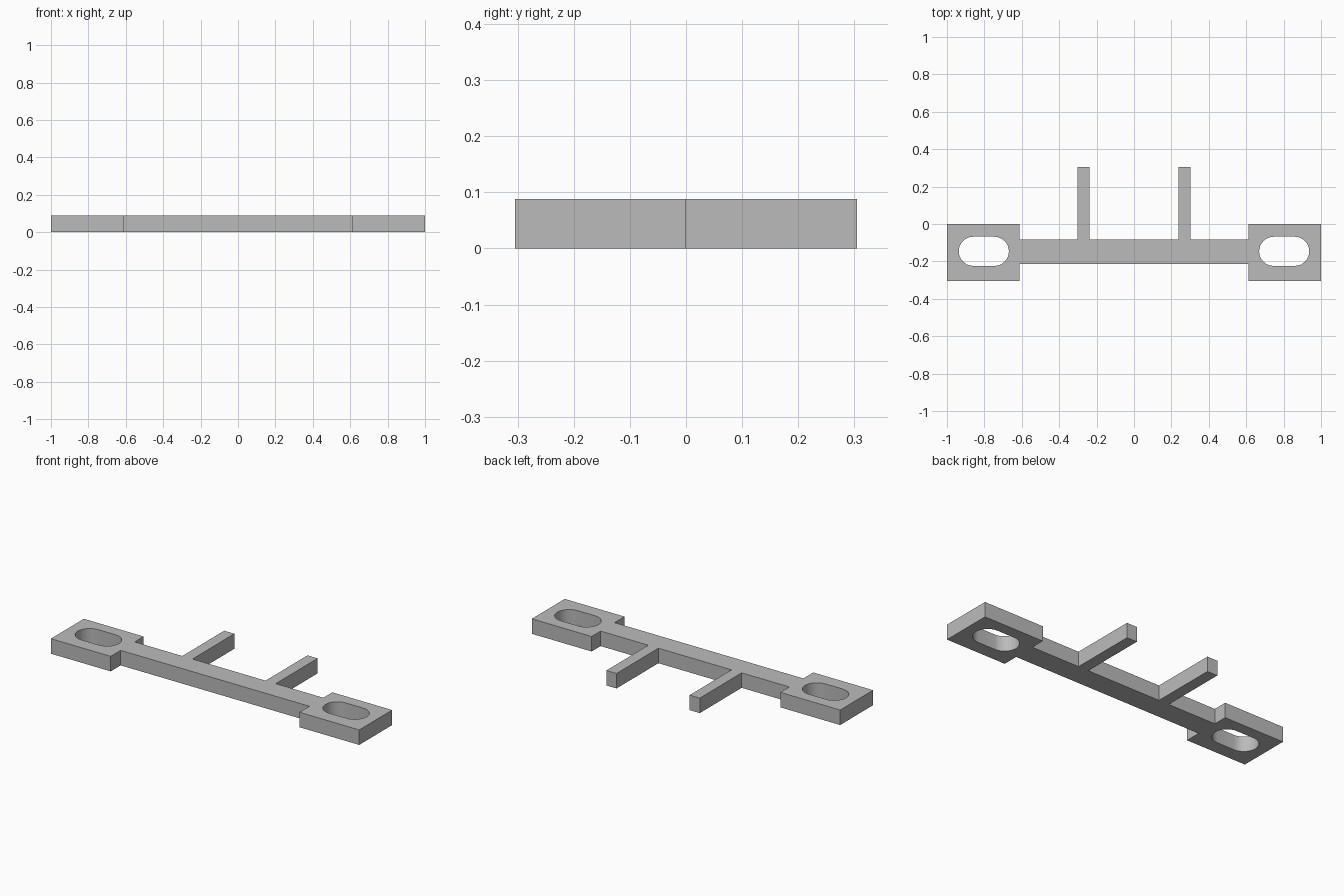
import bpy, bmesh
from math import pi, sin, cos

cube = bpy.data.objects.get("Cube")
if cube:
    bpy.data.objects.remove(cube, do_unlink=True)

HEIGHT = 0.088
FRONT, BACK = -0.305, 0.305           # overall depth
PLATE_IN, PLATE_BACK = 0.612, 0.0     # slotted end plates
BAR_FRONT, BAR_BACK = -0.213, -0.083  # crossbar
PRONG_IN, PRONG_OUT = 0.237, 0.303    # rear prongs
SLOT_X, SLOT_Y, SLOT_R, SLOT_HALF = 0.803, -0.146, 0.078, 0.056

grey = bpy.data.materials.new("Grey plastic")
grey.use_nodes = True
grey.diffuse_color = (0.5, 0.5, 0.5, 1)
grey.node_tree.nodes["Principled BSDF"].inputs["Base Color"].default_value = (0.5, 0.5, 0.5, 1)


def slot(cx, steps=16):
    """Round-ended slot outline centred on cx."""
    points = []
    for side in (1, -1):
        for i in range(steps + 1):
            a = -pi / 2 + pi * i / steps
            points.append((cx + side * (SLOT_HALF + SLOT_R * cos(a)),
                           SLOT_Y + side * SLOT_R * sin(a)))
    return points


# Outline of the left half, mirrored to close the right half
half = [(PLATE_IN, BAR_FRONT), (PLATE_IN, FRONT), (1, FRONT), (1, PLATE_BACK),
        (PLATE_IN, PLATE_BACK), (PLATE_IN, BAR_BACK), (PRONG_OUT, BAR_BACK),
        (PRONG_OUT, BACK), (PRONG_IN, BACK), (PRONG_IN, BAR_BACK)]
outline = half + [(-x, y) for x, y in reversed(half)]

# Flat filled curve with both slots as holes, given thickness
curve = bpy.data.curves.new("bracket_profile", 'CURVE')
curve.dimensions = '2D'
curve.fill_mode = 'BOTH'
curve.extrude = HEIGHT / 2
for loop in (outline, slot(SLOT_X), slot(-SLOT_X)):
    spline = curve.splines.new('POLY')
    spline.points.add(len(loop) - 1)
    for point, (x, y) in zip(spline.points, loop):
        point.co = (x, y, 0, 1)
    spline.use_cyclic_u = True

bracket = bpy.data.objects.new("slotted_bracket", curve)
bpy.context.scene.collection.objects.link(bracket)
bpy.ops.object.select_all(action='DESELECT')
bracket.select_set(True)
bpy.context.view_layer.objects.active = bracket
bpy.ops.object.convert(target='MESH')
bracket = bpy.context.view_layer.objects.active
bracket.name = "slotted_bracket"

# Weld caps to walls and stand the part on the ground
mesh = bracket.data
bm = bmesh.new()
bm.from_mesh(mesh)
bmesh.ops.remove_doubles(bm, verts=bm.verts, dist=0.0001)
bmesh.ops.translate(bm, verts=bm.verts, vec=(0, 0, HEIGHT / 2))
bmesh.ops.recalc_face_normals(bm, faces=bm.faces)
bm.to_mesh(mesh)
bm.free()

mesh.materials.clear()
mesh.materials.append(grey)
bpy.ops.object.shade_smooth_by_angle()
